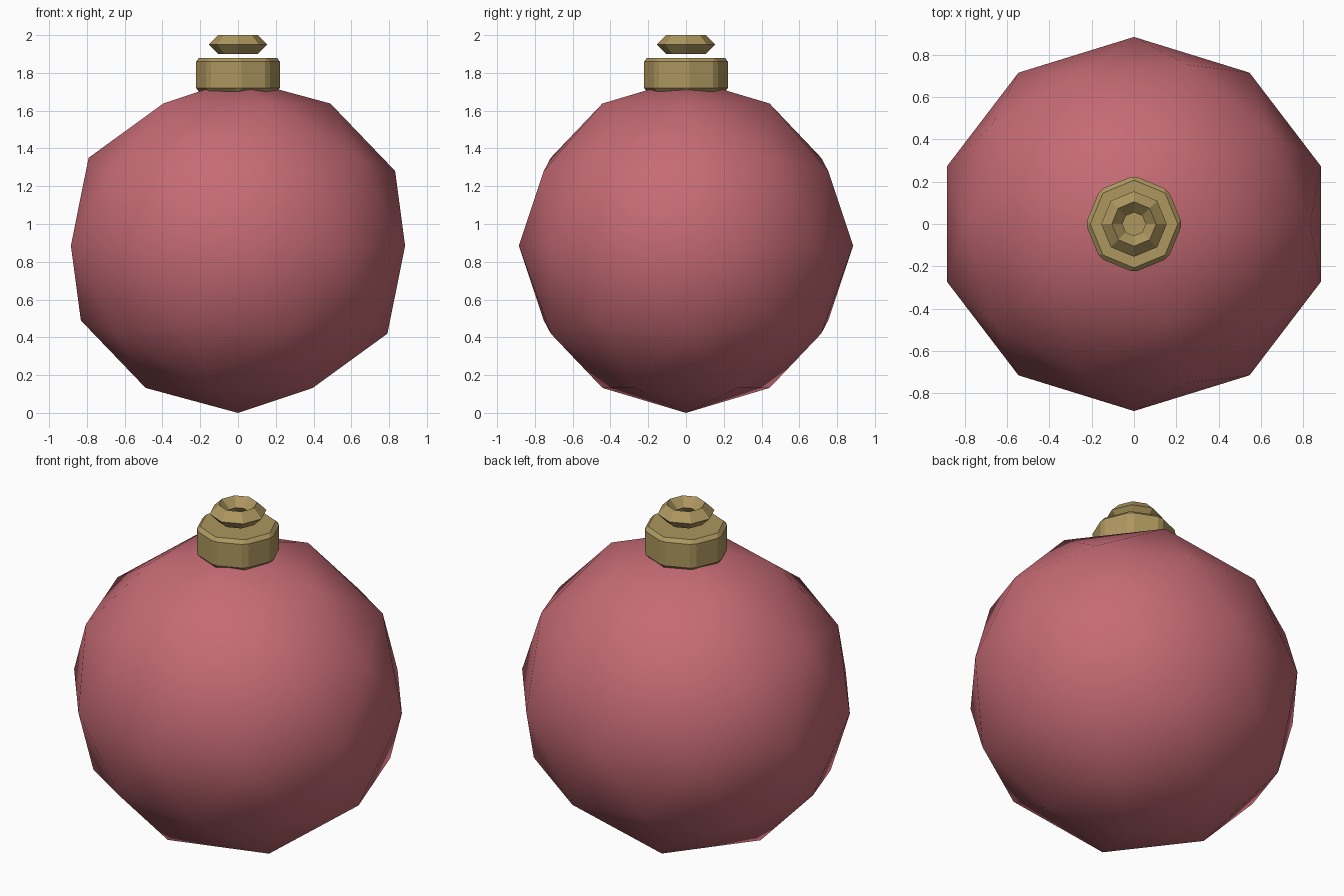
import bpy
import math

cube = bpy.data.objects.get("Cube")
if cube:
    bpy.data.objects.remove(cube, do_unlink=True)


def make_material(name, color):
    mat = bpy.data.materials.new(name)
    mat.use_nodes = True
    mat.diffuse_color = color
    for node in mat.node_tree.nodes:
        if node.type == 'BSDF_PRINCIPLED':
            node.inputs["Base Color"].default_value = color
    return mat


def finish(name, mat):
    obj = bpy.context.object
    obj.name = name
    obj.data.name = name
    obj.data.materials.append(mat)
    return obj


red = make_material("soft red", (0.56, 0.145, 0.175, 1))
gold = make_material("old gold", (0.42, 0.31, 0.115, 1))

# Faceted bauble with smooth shading, slightly wider in x
bpy.ops.mesh.primitive_ico_sphere_add(subdivisions=2, radius=0.885, location=(0, 0, 0.885))
bauble = finish("bauble", red)
bauble.scale.x = 1.051
bpy.ops.object.transform_apply(location=False, rotation=False, scale=True)
bpy.ops.object.shade_smooth()

# Eight-sided cap with chamfered edges
bpy.ops.mesh.primitive_cylinder_add(vertices=8, radius=0.229, depth=0.18, location=(0, 0, 1.79))
cap = finish("cap", gold)
bevel = cap.modifiers.new("chamfer", 'BEVEL')
bevel.width = 0.02
bevel.segments = 1
bevel.limit_method = 'ANGLE'
bevel.angle_limit = math.radians(30)

# Flat hanging ring above the cap
bpy.ops.mesh.primitive_torus_add(major_segments=8, minor_segments=4, major_radius=0.105,
                                 minor_radius=0.05, location=(0, 0, 1.95))
finish("hanging_ring", gold)
